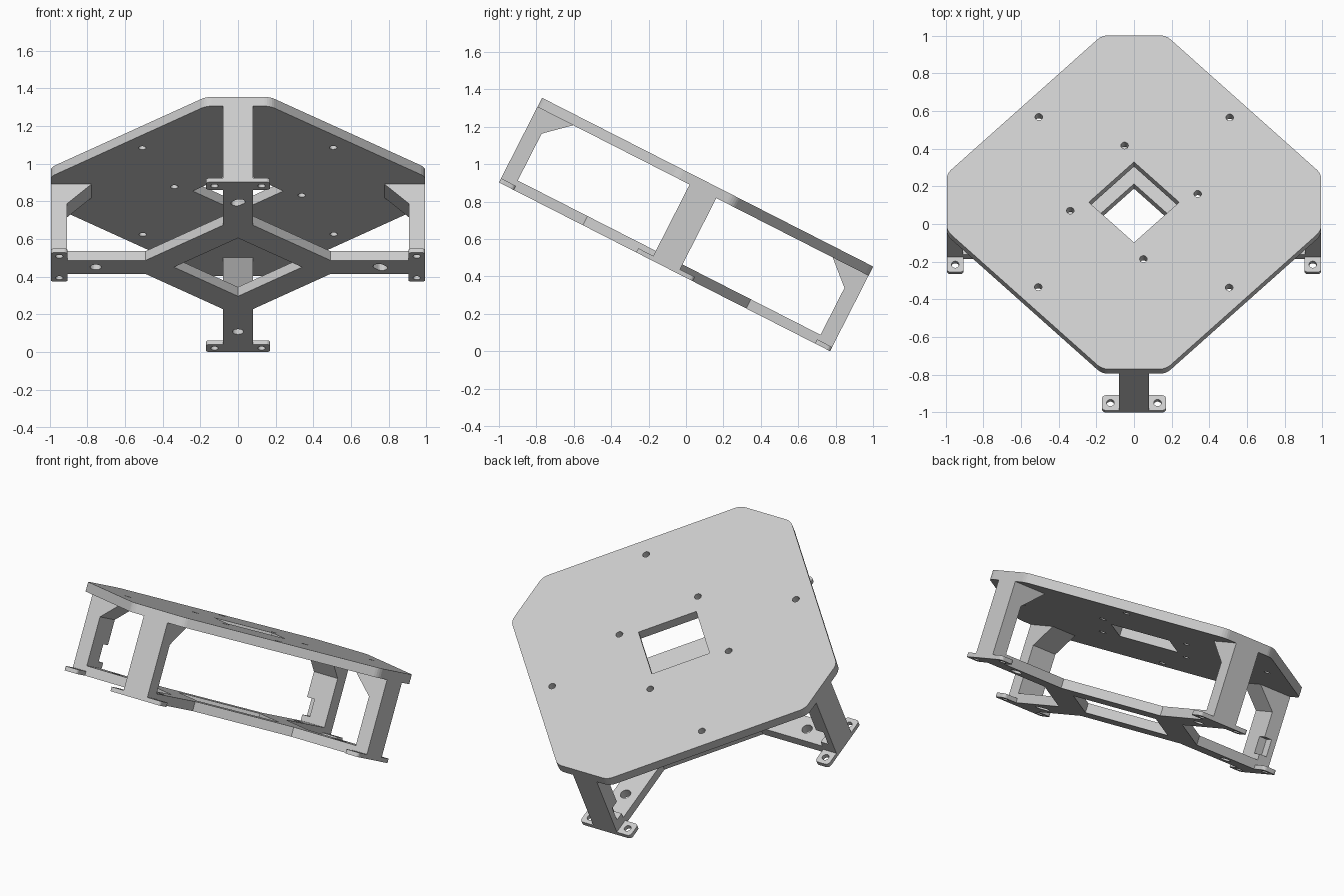
import bpy, bmesh, math
from mathutils import Matrix, Vector

cube = bpy.data.objects.get("Cube")
if cube:
    bpy.data.objects.remove(cube, do_unlink=True)

HALF = 0.9935     # half span of plate and frame
HEIGHT = 0.508    # overall thickness of the stand
PLATE = 0.055     # plate and frame thickness
ARM = 0.08        # half width of arms and legs
TILT = Matrix.Translation((0, -0.115, 0.451)) @ Matrix.Rotation(math.radians(-27), 4, 'X')
UPRIGHT = Matrix.Rotation(math.pi / 2, 4, 'X')

grey = bpy.data.materials.new("light_grey")
grey.use_nodes = True
colour = (0.6, 0.6, 0.6, 1)
grey.diffuse_color = colour
grey.node_tree.nodes["Principled BSDF"].inputs["Base Color"].default_value = colour


def turn(k):
    return Matrix.Rotation(k * math.pi / 2, 4, 'Z')


def prism(name, points, low, high, place=Matrix(), rounding=0):
    """Extrude an outline from low to high, then tilt it into place."""
    bm = bmesh.new()
    base = bm.faces.new([bm.verts.new((x, y, low)) for x, y in points])
    grown = bmesh.ops.extrude_face_region(bm, geom=[base])["geom"]
    top = [v for v in grown if isinstance(v, bmesh.types.BMVert)]
    bmesh.ops.translate(bm, verts=top, vec=(0, 0, high - low))
    if rounding:
        sides = [e for e in bm.edges if abs(e.verts[0].co.z - e.verts[1].co.z) > 1e-5]
        bmesh.ops.bevel(bm, geom=sides, offset=rounding, segments=4, profile=0.5, affect='EDGES')
    bmesh.ops.recalc_face_normals(bm, faces=bm.faces)
    bm.transform(TILT @ place)
    mesh = bpy.data.meshes.new(name)
    bm.to_mesh(mesh)
    bm.free()
    mesh.materials.append(grey)
    obj = bpy.data.objects.new(name, mesh)
    bpy.context.collection.objects.link(obj)
    return obj


def rect(x0, x1, y0, y1):
    return [(x0, y0), (x1, y0), (x1, y1), (x0, y1)]


def diamond(r):
    return [(r, 0), (0, r), (-r, 0), (0, -r)]


def slot(x, y, r, stretch=0, angle=0, n=20):
    """Round outline, optionally stretched into a slot."""
    pts = []
    for i in range(n):
        a = 2 * math.pi * (i + 0.5) / n
        p = Vector((r * math.cos(a) + math.copysign(stretch, math.cos(a)), r * math.sin(a)))
        p.rotate(Matrix.Rotation(angle, 2))
        pts.append((x + p.x, y + p.y))
    return pts


def combine(obj, tools, operation):
    """Apply booleans and remove the tools."""
    for tool in tools:
        tool.hide_render = True
        mod = obj.modifiers.new("cut", 'BOOLEAN')
        mod.operation, mod.object, mod.solver = operation, tool, 'EXACT'
    bpy.context.view_layer.update()
    graph = bpy.context.evaluated_depsgraph_get()
    mesh = bpy.data.meshes.new_from_object(obj.evaluated_get(graph))
    obj.modifiers.clear()
    obj.data = mesh
    for tool in tools:
        bpy.data.objects.remove(tool, do_unlink=True)


def hole(points, low, high, place=Matrix()):
    return prism("cutter", points, low, high, place)


# Top plate: square with cropped corners, central window and screw holes
outline = []
for k in range(4):
    outline += [tuple((turn(k) @ Vector((HALF, s * 0.17, 0))).xy) for s in (-1, 1)]
plate = prism("top_plate", outline, HEIGHT - PLATE, HEIGHT, rounding=0.03)
span = (HEIGHT - 0.1, HEIGHT + 0.1)
cuts = [hole(diamond(0.24), *span)]
for k in range(4):
    cuts.append(hole(slot(0.508, 0.505, 0.02), *span, turn(k)))
    cuts.append(hole(slot(0.338, 0.05, 0.02), *span, turn(k)))
combine(plate, cuts, 'DIFFERENCE')

# Bottom frame: diamond ring with four arms
outline = []
for k in range(4):
    for x, y in ((0.49, -ARM), (HALF, -ARM), (HALF, ARM), (0.49, ARM)):
        outline.append(tuple((turn(k) @ Vector((x, y, 0))).xy))
frame = prism("bottom_frame", outline, 0, PLATE)
ears = [prism("ear", rect(HALF - 0.09, HALF, -0.17, 0.17), 0, 0.025, turn(k), 0.02)
        for k in range(4)]
combine(frame, ears, 'UNION')

# Frame window, arm slots and ear screw holes
cuts = [hole(diamond(0.34), -0.1, 0.1)]
for k in range(4):
    stretch = 0.012 if k in (0, 3) else 0
    cuts.append(hole(slot(0.755, 0, 0.03, stretch, math.pi / 4), -0.1, 0.1, turn(k)))
    for side in (-1, 1):
        cuts.append(hole(slot(HALF - 0.045, side * 0.125, 0.02), -0.1, 0.1, turn(k)))
combine(frame, cuts, 'DIFFERENCE')

# Legs with a slanted brace under the plate
inner = HALF - 0.085
profile = [(HALF, PLATE), (HALF, HEIGHT - PLATE), (HALF - 0.215, HEIGHT - PLATE),
           (inner, 0.336), (inner, PLATE)]
for k, name in enumerate(("left_leg", "back_leg", "right_leg", "front_leg")):
    leg = prism(name, profile, -ARM, ARM, turn(k) @ UPRIGHT)
    # Cable notch in the inner corner of two legs
    if k in (1, 2):
        edge = ARM if k == 1 else -ARM
        notch = rect(inner - 0.05, inner + 0.05, edge - 0.05, edge + 0.05)
        combine(leg, [hole(notch, 0.09, 0.19, turn(k))], 'DIFFERENCE')
